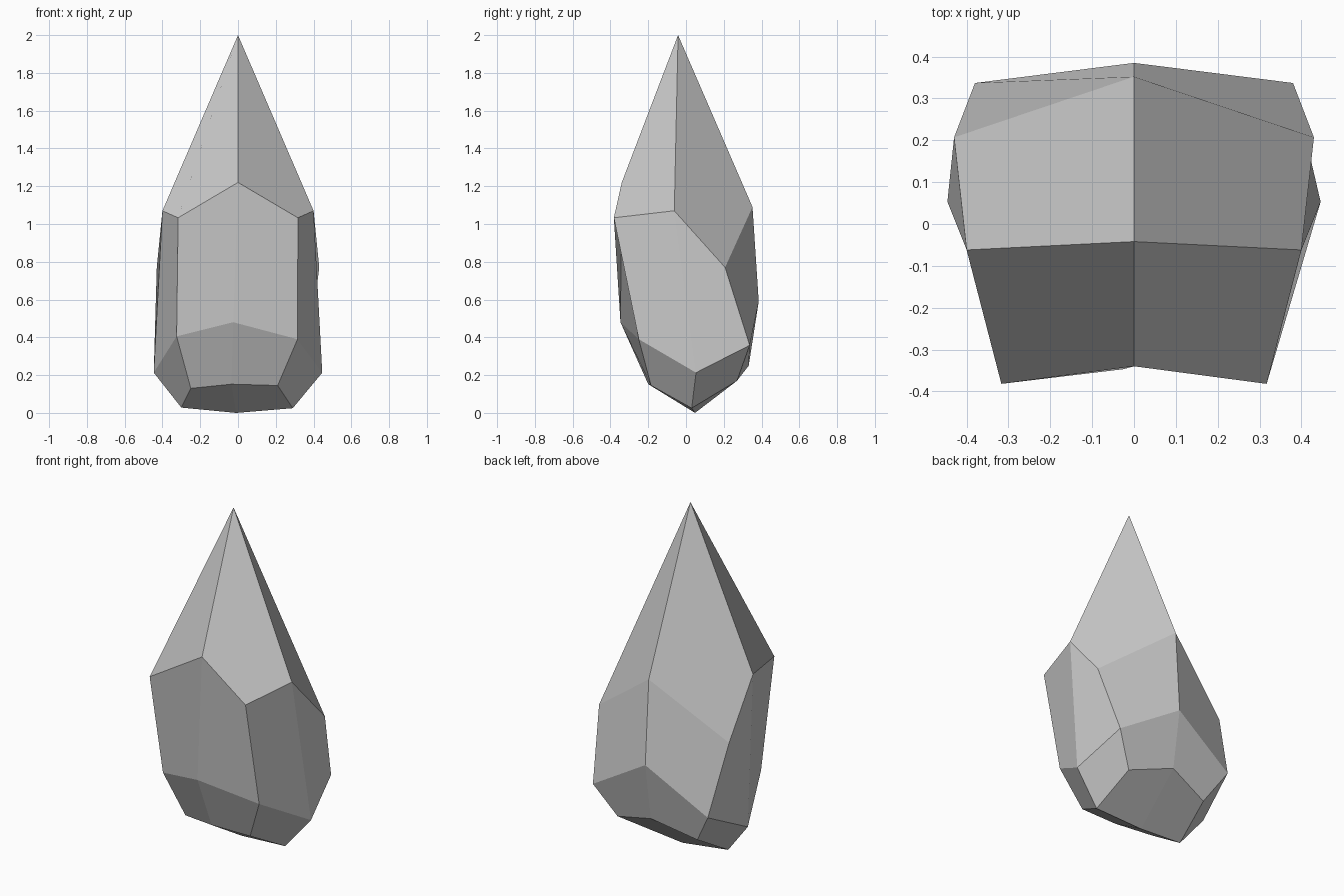
import bpy, bmesh

if "Cube" in bpy.data.objects:
    bpy.data.objects.remove(bpy.data.objects["Cube"])


def mirrored(half):
    """Complete a half outline (front centre to back centre) with its mirror image."""
    return half + [(-x, y, z) for x, y, z in half[-2:0:-1]]


# Outlines, counter-clockwise from the front centre; the lower two are slightly irregular
shoulder = mirrored([(0, -.34, 1.22), (.317, -.382, 1.033), (.40, -.062, 1.07),
                     (.43, .207, .77), (0, .352, 1.09)])
waist = mirrored([(-.025, -.347, .48), (.315, -.25, .39), (.446, .053, .213),
                  (.38, .337, .358), (0, .385, .59)])
waist[7] = (-.325, -.245, .405)
base = mirrored([(-.035, -.20, .152), (.21, -.185, .145), (.29, .03, .025),
                 (.264, .27, .17), (0, .332, .25)])
base[6] = (-.30, .03, .028)
base[7] = (-.25, -.14, .13)

bm = bmesh.new()
rings = [[bm.verts.new(p) for p in ring] for ring in (base, waist, shoulder)]
tip = bm.verts.new((0, -.042, 2))
foot = bm.verts.new((-.01, .048, 0))

# Side facets between neighbouring outlines
for low, high in zip(rings, rings[1:]):
    for i in range(8):
        j = (i + 1) % 8
        bm.faces.new((high[i], low[i], low[j], high[j]))

# Pointed facets on top and blunt facets underneath; the start corner sets the fold
for i in range(0, 8, 2):
    for ring, pole in ((rings[-1], tip), (rings[0], foot)):
        corners = [ring[i], ring[i + 1], ring[(i + 2) % 8], pole]
        if i in (2, 6):
            corners = corners[-1:] + corners[:-1]
        if pole is foot:
            corners = corners[:1] + corners[:0:-1]
        bm.faces.new(corners)

mesh = bpy.data.meshes.new("pointed_stone")
bm.to_mesh(mesh)
bm.free()
stone = bpy.data.objects.new("pointed_stone", mesh)
bpy.context.collection.objects.link(stone)
